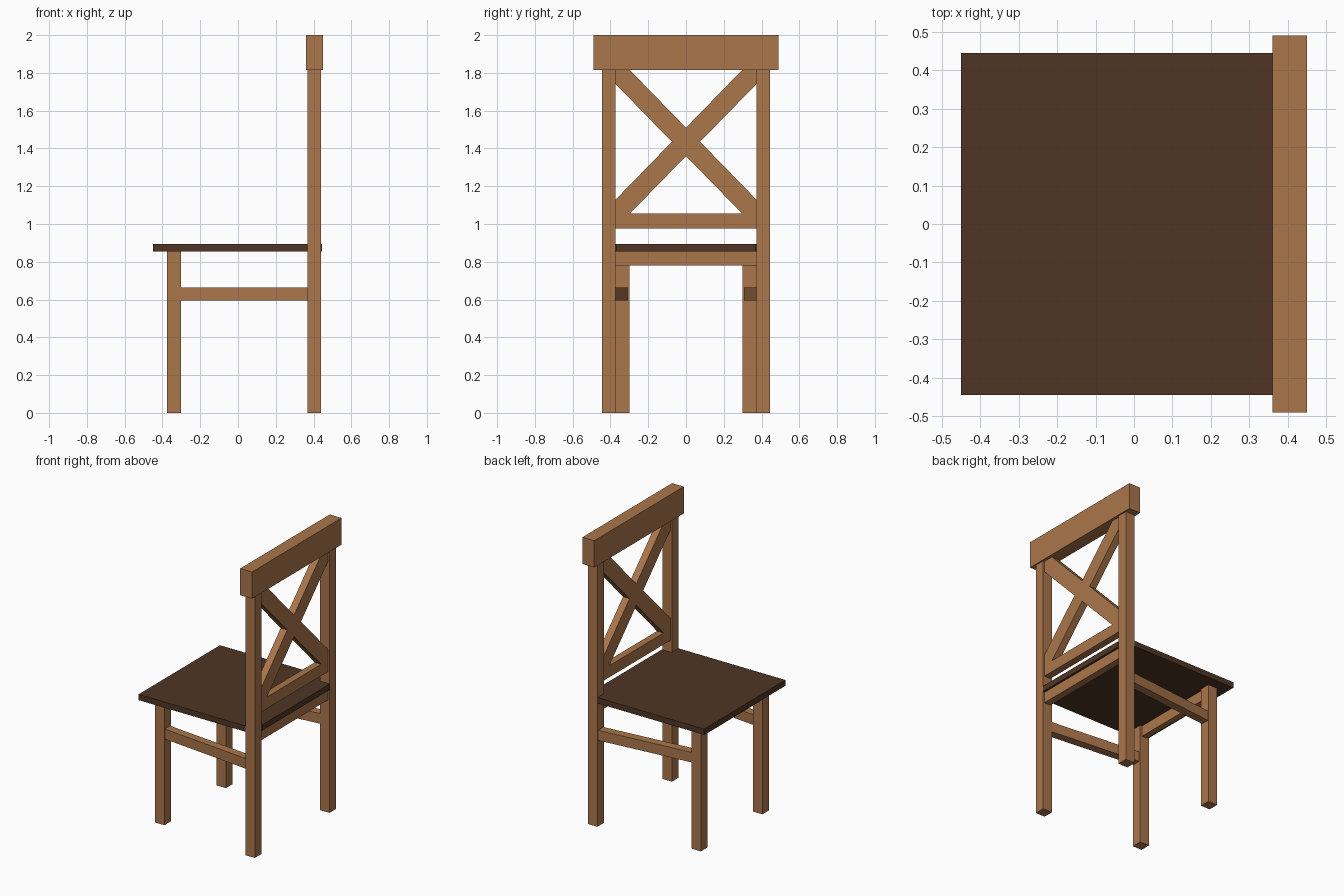
import bpy, bmesh
from mathutils import Vector

if "Cube" in bpy.data.objects:
    bpy.data.objects.remove(bpy.data.objects["Cube"])


def material(name, rgb):
    m = bpy.data.materials.new(name)
    m.diffuse_color = (*rgb, 1)
    m.use_nodes = True
    m.node_tree.nodes["Principled BSDF"].inputs["Base Color"].default_value = m.diffuse_color
    return m


WOOD = material("light_wood", (0.40, 0.18, 0.07))
DARK = material("dark_wood", (0.08, 0.036, 0.018))


def prism(name, outline, offset, mat):
    """Extrude a flat outline of 3D points along an offset."""
    bm = bmesh.new()
    face = bm.faces.new([bm.verts.new(p) for p in outline])
    ext = bmesh.ops.extrude_face_region(bm, geom=[face], use_keep_orig=True)
    moved = [g for g in ext["geom"] if isinstance(g, bmesh.types.BMVert)]
    bmesh.ops.translate(bm, verts=moved, vec=Vector(offset))
    bmesh.ops.recalc_face_normals(bm, faces=bm.faces)
    mesh = bpy.data.meshes.new(name)
    bm.to_mesh(mesh)
    bm.free()
    mesh.materials.append(mat)
    obj = bpy.data.objects.new(name, mesh)
    bpy.context.collection.objects.link(obj)
    return obj


def box(name, x, y, z, mat=WOOD):
    """Box from (min, max) ranges."""
    base = [(x[0], y[0], z[0]), (x[1], y[0], z[0]),
            (x[1], y[1], z[0]), (x[0], y[1], z[0])]
    return prism(name, base, (0, 0, z[1] - z[0]), mat)


# Seat, notched around the two back legs
half = [(-0.45, 0.445), (0.37, 0.445), (0.37, 0.37), (0.445, 0.37)]
seat = half + [(x, -y) for x, y in reversed(half)]
prism("seat", [(x, y, 0.855) for x, y in seat], (0, 0, 0.04), DARK)

# Legs and splayed side stretchers, mirrored left and right
for s, side in ((-1, "right"), (1, "left")):
    box("front_leg_" + side, (-0.375, -0.303), sorted((s * 0.30, s * 0.372)), (0, 0.855))
    box("back_leg_" + side, (0.368, 0.44), sorted((s * 0.372, s * 0.445)), (0, 1.815))
    plan = [(-0.304, 0.31), (0.369, 0.378), (0.369, 0.437), (-0.304, 0.368)]
    prism("side_stretcher_" + side, [(x, s * y, 0.595) for x, y in plan],
          (0, 0, 0.07), WOOD)

# Aprons under the seat
box("front_apron", (-0.36, -0.318), (-0.30, 0.30), (0.78, 0.855))
box("back_apron", (0.38, 0.43), (-0.372, 0.372), (0.78, 0.855))

# Back rest rails
box("lower_back_rail", (0.38, 0.43), (-0.372, 0.372), (0.975, 1.055))
box("crest_rail", (0.36, 0.45), (-0.49, 0.49), (1.815, 2.0))

# Crossed brace, one outline built from a quarter
cz, hy, hz = 1.435, 0.372, 0.38
quarter = [(0.075, 0), (hy, hz - 0.075), (hy, hz), (hy - 0.075, hz)]
mirror = [(-y, z) for y, z in reversed(quarter)]
upper = quarter + [(0, 0.075)] + mirror
lower = [(-y, -z) for y, z in upper[1:-1]]
prism("cross_brace", [(0.38, y, cz + z) for y, z in upper + lower],
      (0.05, 0, 0), WOOD)
